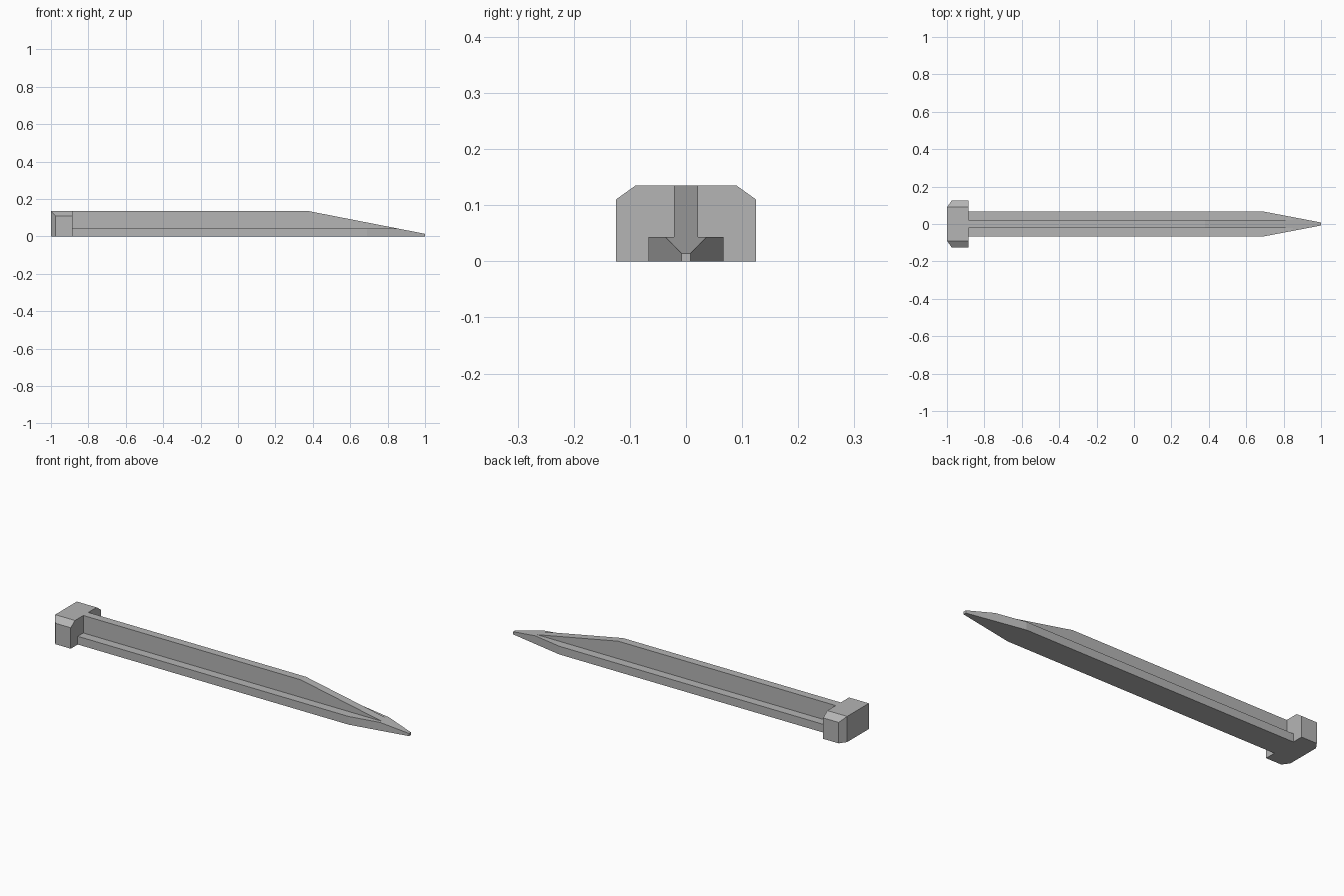
import bpy, bmesh
from mathutils import Vector

cube = bpy.data.objects.get("Cube")
if cube:
    bpy.data.objects.remove(cube, do_unlink=True)

COLOUR = (0.46, 0.46, 0.46, 1)
steel = bpy.data.materials.new("grey_steel")
steel.use_nodes = True
steel.diffuse_color = COLOUR
steel.node_tree.nodes["Principled BSDF"].inputs["Base Color"].default_value = COLOUR


def bar(name, half_profile, x0, x1, cuts):
    """Mirror a half profile (y, z), extrude it along x, then slice it by planes."""
    profile = half_profile + [(-y, z) for y, z in reversed(half_profile)]
    bm = bmesh.new()
    base = bm.faces.new([bm.verts.new((x0, y, z)) for y, z in profile])
    new = bmesh.ops.extrude_face_region(bm, geom=[base], use_keep_orig=True)["geom"]
    bmesh.ops.translate(bm, vec=(x1 - x0, 0, 0),
                        verts=[v for v in new if isinstance(v, bmesh.types.BMVert)])
    for point, normal in cuts:
        cut = bmesh.ops.bisect_plane(
            bm, geom=bm.verts[:] + bm.edges[:] + bm.faces[:], dist=1e-6,
            plane_co=Vector(point), plane_no=Vector(normal), clear_outer=True)
        rim = [e for e in cut["geom_cut"] if isinstance(e, bmesh.types.BMEdge)]
        bmesh.ops.holes_fill(bm, edges=rim, sides=0)
    bmesh.ops.recalc_face_normals(bm, faces=bm.faces[:])
    mesh = bpy.data.meshes.new(name)
    bm.to_mesh(mesh)
    bm.free()
    mesh.materials.append(steel)
    obj = bpy.data.objects.new(name, mesh)
    bpy.context.collection.objects.link(obj)
    return obj


TOP, NECK = 0.135, -0.885

# Head: block with bevelled top edges and bevelled rear corners
bar("head", [(0.125, 0), (0.125, 0.11), (0.09, TOP)], -1, NECK,
    [((-1, s * 0.09, 0), (-0.035, s * 0.025, 0)) for s in (1, -1)])

# Shank: inverted T section, sloped on top and narrowed to a small blunt tip
slope = [((0.38, 0, TOP), (0.121, 0, 0.62))]
sides = [((0.69, s * 0.067, 0), (0.059, s * 0.31, 0)) for s in (1, -1)]
bar("shank", [(0.067, 0), (0.067, 0.043), (0.021, 0.043), (0.021, TOP)],
    NECK, 1, slope + sides)
